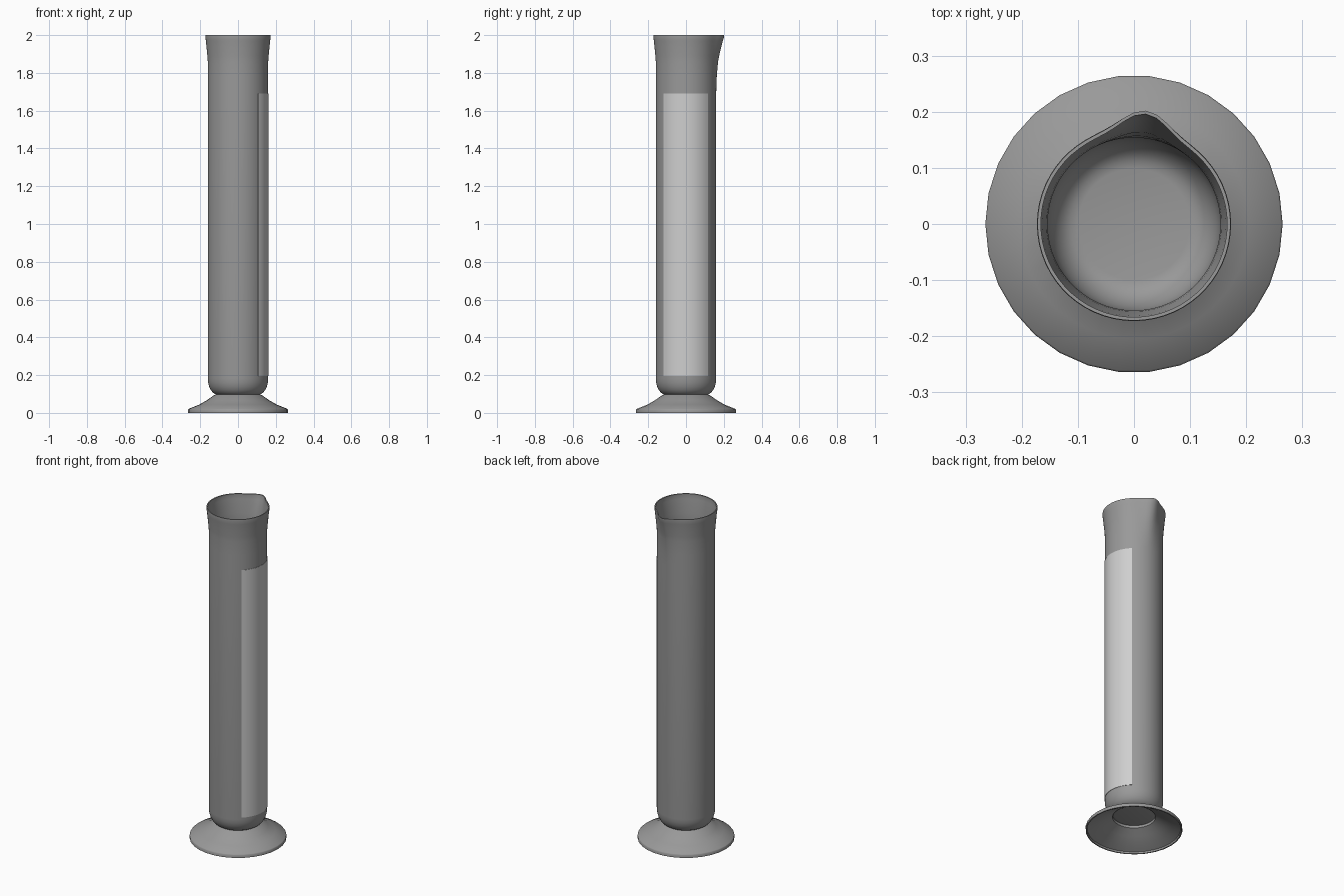
import bpy
import bmesh
from math import cos, sin, radians, pi, exp

cube = bpy.data.objects.get("Cube")
if cube:
    bpy.data.objects.remove(cube, do_unlink=True)


def material(name, value):
    m = bpy.data.materials.new(name)
    m.use_nodes = True
    m.diffuse_color = (value, value, value, 1)
    m.node_tree.nodes["Principled BSDF"].inputs["Base Color"].default_value = m.diffuse_color
    return m


grey = material("grey glass", 0.32)
pale = material("pale grey label", 0.62)


def add_object(name, bm, mat, angle=40):
    bmesh.ops.remove_doubles(bm, verts=bm.verts, dist=0.0001)
    bmesh.ops.recalc_face_normals(bm, faces=bm.faces)
    mesh = bpy.data.meshes.new(name)
    bm.to_mesh(mesh)
    bm.free()
    mesh.materials.append(mat)
    ob = bpy.data.objects.new(name, mesh)
    bpy.context.collection.objects.link(ob)
    bpy.ops.object.select_all(action="DESELECT")
    bpy.context.view_layer.objects.active = ob
    ob.select_set(True)
    bpy.ops.object.shade_smooth_by_angle(angle=radians(angle))
    return ob


def lathe(name, profile, sides, mat, bump=lambda a, z: 0, closed=False):
    """Revolve (radius, height) points; bump adds radius by angle and height."""
    bm = bmesh.new()
    rings = []
    for r, z in profile:
        angles = [2 * pi * i / sides for i in range(sides)]
        if r == 0:
            rings.append([bm.verts.new((0, 0, z))] * sides)
        else:
            rings.append([bm.verts.new(((r + bump(a, z)) * cos(a), (r + bump(a, z)) * sin(a), z))
                          for a in angles])
    pairs = list(zip(rings, rings[1:]))
    if closed:
        pairs.append((rings[-1], rings[0]))
    for low, high in pairs:
        for i in range(sides):
            j = (i + 1) % sides
            corners = dict.fromkeys((low[i], low[j], high[j], high[i]))
            bm.faces.new(list(corners))
    return add_object(name, bm, mat)


# Pouring spout: a narrow bulge near the back that fades out below the rim
def spout(a, z):
    height = max(0, (z - 1.70) / 0.30)
    return 0.031 * height ** 1.7 * exp(-0.5 * ((a - radians(84)) / radians(11)) ** 2)


# Tube: rounded bottom, straight wall, flared lip, then back down the inside
def bowl(radius, bottom, corner):
    arc = [radians(15 * i) for i in range(7)]
    return [(0, bottom)] + [(radius - corner + corner * sin(t),
                             bottom + 1.6 * corner * (1 - cos(t))) for t in arc]


lip = [(0.16, 1.70), (0.16, 1.78), (0.16, 1.86), (0.162, 1.89), (0.166, 1.93),
       (0.170, 1.97), (0.173, 1.99), (0.172, 2.0)]
wall = 0.006
outer = bowl(0.16, 0.095, 0.055) + lip
inner = bowl(0.16 - wall, 0.105, 0.055) + [(r - wall, z) for r, z in lip]
lathe("measuring_tube", outer + inner[::-1], 60, grey, spout)

# Foot: a hollow flared cone with a thin rim and an open middle
foot = [(0.118, 0.097), (0.128, 0.093), (0.165, 0.067), (0.205, 0.044), (0.262, 0.021),
        (0.265, 0.017), (0.265, 0.0), (0.258, 0.0), (0.256, 0.010), (0.205, 0.032),
        (0.165, 0.055), (0.118, 0.082)]
lathe("foot", foot, 30, grey, closed=True)

# Label: a thin curved plate on the side of the tube
bm = bmesh.new()
steps = 16
columns = []
for i in range(steps + 1):
    a = radians(-48 + 94 * i / steps)
    columns.append([bm.verts.new((r * cos(a), r * sin(a), z))
                    for r, z in ((0.159, 0.195), (0.162, 0.195), (0.162, 1.69), (0.159, 1.69))])
for left, right in zip(columns, columns[1:]):
    for k in range(4):
        n = (k + 1) % 4
        bm.faces.new((left[k], right[k], right[n], left[n]))
bm.faces.new(columns[0])
bm.faces.new(columns[-1])
add_object("label", bm, pale)
